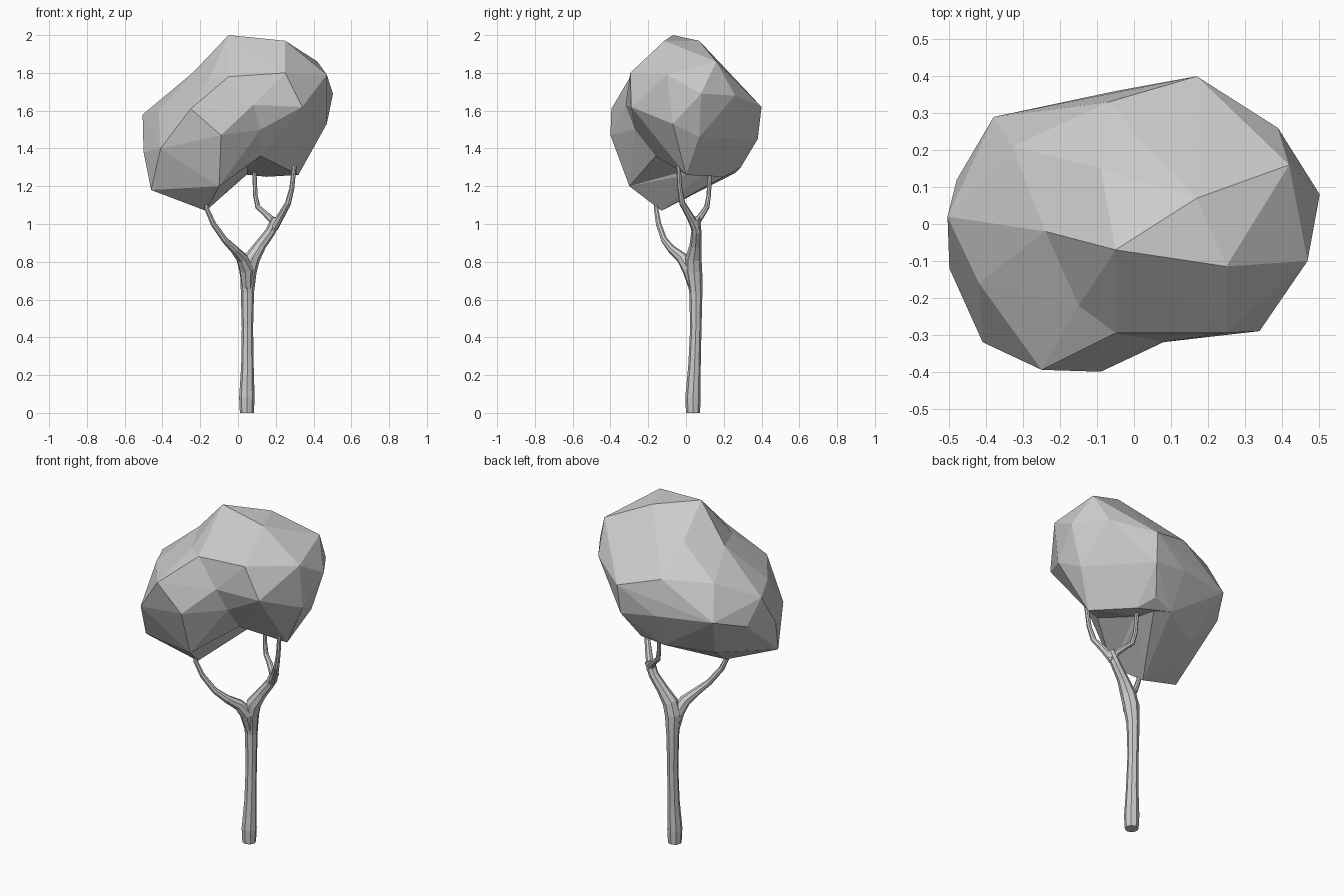
import bpy, bmesh


def hull(name, pts):
    """Faceted foliage clump: convex hull around a few guide points."""
    bm = bmesh.new()
    for p in pts:
        bm.verts.new(p)
    res = bmesh.ops.convex_hull(bm, input=bm.verts[:])
    junk = list({v for v in res["geom_interior"] + res["geom_unused"]
                 if isinstance(v, bmesh.types.BMVert)})
    bmesh.ops.delete(bm, geom=junk, context="VERTS")
    bmesh.ops.recalc_face_normals(bm, faces=bm.faces[:])
    me = bpy.data.meshes.new(name)
    bm.to_mesh(me)
    bm.free()
    ob = bpy.data.objects.new(name, me)
    bpy.context.collection.objects.link(ob)
    return ob


def limb(name, pts):
    """Tapered eight-sided limb along points (x, y, z, radius)."""
    cu = bpy.data.curves.new(name, "CURVE")
    cu.dimensions = "3D"
    cu.bevel_depth = 1.0
    cu.bevel_resolution = 2
    cu.use_fill_caps = True
    sp = cu.splines.new("POLY")
    sp.points.add(len(pts) - 1)
    for p, (x, y, z, r) in zip(sp.points, pts):
        p.co = (x, y, z, 1)
        p.radius = r
    sp.use_smooth = False
    ob = bpy.data.objects.new(name, cu)
    bpy.context.collection.objects.link(ob)
    return ob


# points where both clumps meet
seam = [(.08, -.32, 1.63), (-.05, -.295, 1.78), (-.24, -.02, 1.80),
        (-.15, -.22, 1.77), (-.09, .15, 1.85), (-.07, .33, 1.69),
        (-.05, .36, 1.48), (.17, .40, 1.62), (.16, .38, 1.45),
        (.09, .29, 1.30), (-.04, .26, 1.27), (.05, .1, 1.28)]

# lower left clump
low = hull("lower_foliage", seam + [
    (-.09, -.40, 1.47), (-.25, -.395, 1.61), (-.41, -.32, 1.40),
    (-.50, -.12, 1.38), (-.505, .02, 1.58), (-.48, .12, 1.44),
    (-.38, .29, 1.50), (-.33, .21, 1.69), (-.42, -.16, 1.60),
    (-.46, -.20, 1.18), (-.17, -.13, 1.07), (-.10, -.30, 1.20),
    (-.28, .13, 1.24)])

# bridge filling the notch between the clumps
bridge = hull("bridge_foliage", [
    (-.09, -.40, 1.47), (.08, -.32, 1.63), (.12, -.27, 1.50), (-.10, -.30, 1.20),
    (.12, -.16, 1.36), (-.17, -.12, 1.20), (.05, .10, 1.30), (.05, .10, 1.50)])

# upper right clump
top = hull("foliage", seam + [
    (-.05, -.07, 2.0), (.25, -.115, 1.97), (.17, .07, 1.97), (.42, .16, 1.86),
    (.39, .26, 1.68), (.503, .08, 1.69), (.47, -.10, 1.79), (.34, -.29, 1.62),
    (.25, -.295, 1.80), (.12, -.27, 1.50), (.47, -.07, 1.53), (.43, .07, 1.46),
    (.32, 0, 1.26), (.15, .20, 1.25), (.12, -.16, 1.36), (.21, .26, 1.76)])

# join clumps into one crown
bpy.context.view_layer.objects.active = top
for part in (low, bridge):
    mod = top.modifiers.new("union", "BOOLEAN")
    mod.operation = "UNION"
    mod.solver = "EXACT"
    mod.object = part
    bpy.ops.object.modifier_apply(modifier=mod.name)
    bpy.data.objects.remove(part)

# trunk leaning into the right limb
limb("trunk", [(.047, .037, 0, .037), (.047, .037, .08, .041), (.05, .045, .25, .033),
               (.05, .052, .45, .030), (.05, .052, .64, .035), (.055, .042, .75, .044),
               (.075, .04, .82, .042), (.12, .05, .89, .031), (.172, .055, .96, .027),
               (.205, .048, 1.03, .026)])
# branches
limb("left_branch", [(.05, .045, .66, .030), (.045, .02, .76, .040), (.02, -.02, .82, .031),
                     (-.02, -.075, .865, .022), (-.07, -.115, .915, .017),
                     (-.13, -.145, 1.0, .015), (-.165, -.158, 1.08, .013),
                     (-.17, -.155, 1.15, .012)])
limb("right_branch", [(.19, .05, .98, .024), (.225, .022, 1.04, .020), (.265, -.02, 1.11, .016),
                      (.285, -.033, 1.19, .013), (.298, -.04, 1.31, .012)])
limb("back_branch", [(.195, .05, .98, .023), (.18, .063, 1.02, .019), (.145, .088, 1.055, .016),
                     (.105, .11, 1.09, .014), (.092, .12, 1.15, .012), (.085, .13, 1.32, .011)])
